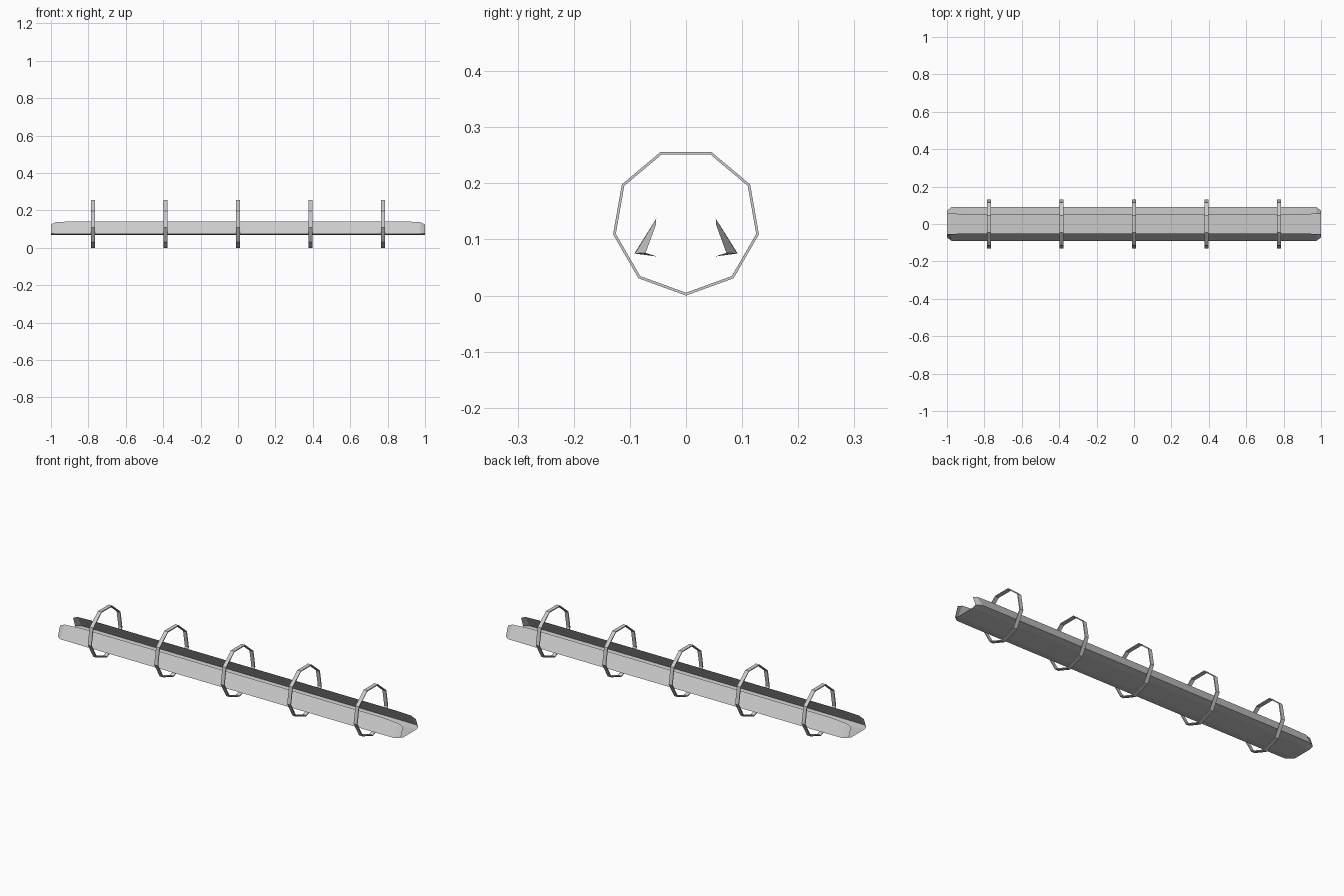
import bpy, bmesh
from math import sin, cos, pi

cube = bpy.data.objects.get("Cube")
if cube:
    bpy.data.objects.remove(cube, do_unlink=True)

grey = bpy.data.materials.new("light grey")
grey.use_nodes = True
colour = (0.6, 0.6, 0.6, 1)
grey.diffuse_color = colour
grey.node_tree.nodes["Principled BSDF"].inputs["Base Color"].default_value = colour


def finish(bm, name):
    mesh = bpy.data.meshes.new(name)
    bm.to_mesh(mesh)
    bm.free()
    mesh.materials.append(grey)
    obj = bpy.data.objects.new(name, mesh)
    bpy.context.collection.objects.link(obj)
    return obj


def section(rim, edge, floor):
    """Full trough profile from its front half (y, z pairs)."""
    half = [rim, edge, floor]
    return half + [(-y, z) for y, z in reversed(half)]


# Open trough: thin sheet lofted along x, pinched in at both ends
middle = section((-0.05, 0.142), (-0.092, 0.075), (-0.055, 0.07))
shoulder = section((-0.053, 0.137), (-0.091, 0.075), (-0.055, 0.07))
tip = section((-0.054, 0.125), (-0.072, 0.076), (-0.053, 0.07))
stations = [(-1, tip), (-0.975, shoulder), (-0.88, middle),
            (0.88, middle), (0.975, shoulder), (1, tip)]
bm = bmesh.new()
rows = [[bm.verts.new((x, y, z)) for y, z in prof] for x, prof in stations]
for a, b in zip(rows, rows[1:]):
    for i in range(len(a) - 1):
        bm.faces.new((a[i], a[i + 1], b[i + 1], b[i]))
finish(bm, "trough")


# Nine-sided flat hoops around the trough, one corner pointing down
def hoop(name, x, sides=9, radius=0.132, thickness=0.005, width=0.02):
    bm = bmesh.new()
    corners = [(radius, -width / 2), (radius, width / 2),
               (radius - thickness, width / 2), (radius - thickness, -width / 2)]
    loops = []
    for k in range(sides):
        a = 2 * pi * k / sides
        loops.append([bm.verts.new((x + dx, r * sin(a), radius - r * cos(a)))
                      for r, dx in corners])
    for k in range(sides):
        a, b = loops[k], loops[(k + 1) % sides]
        for i in range(4):
            j = (i + 1) % 4
            bm.faces.new((a[i], a[j], b[j], b[i]))
    bmesh.ops.recalc_face_normals(bm, faces=bm.faces)
    finish(bm, name)


for n in range(5):
    hoop(f"hoop_{n + 1}", (n - 2) * 0.3875)
